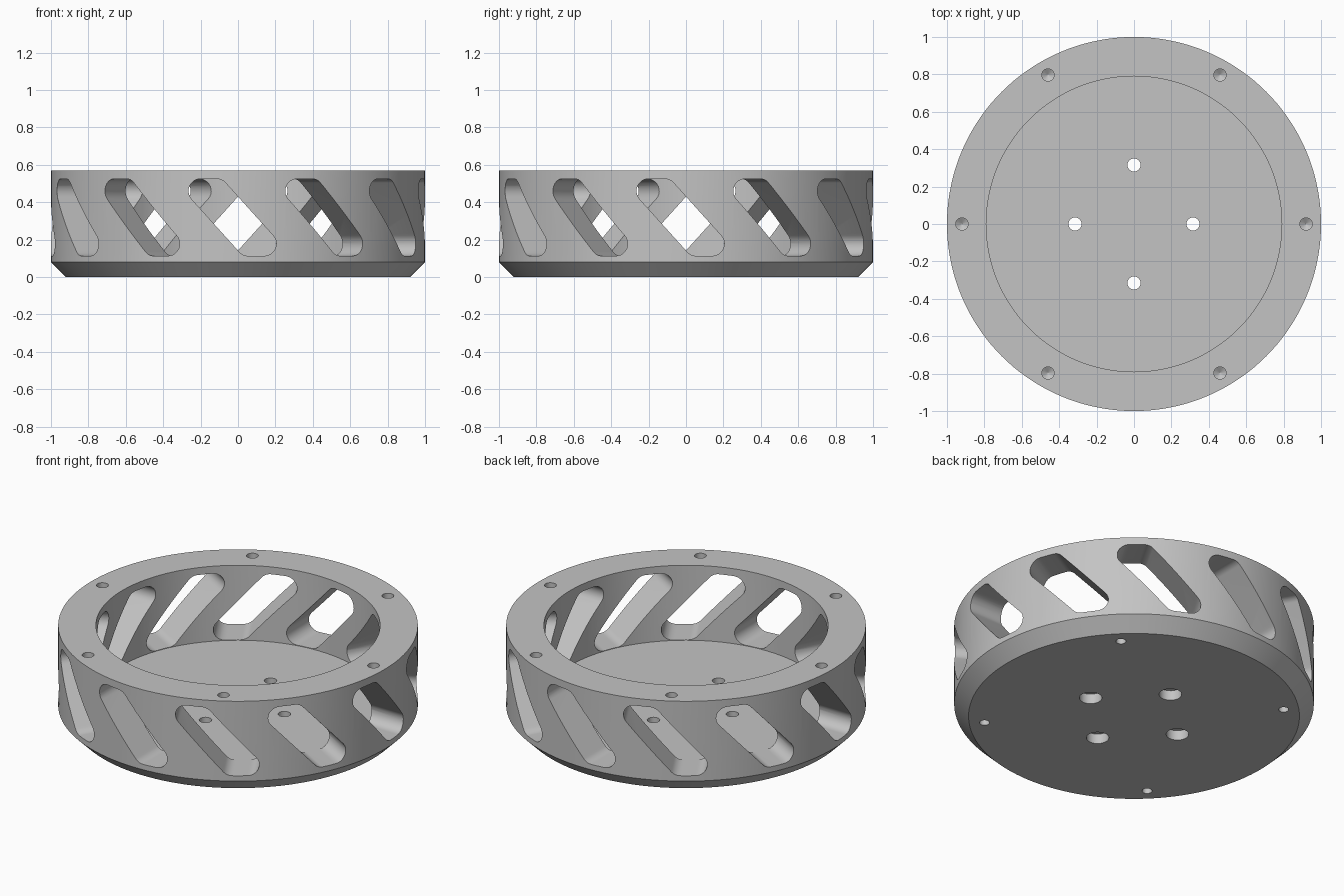
import bpy
import bmesh
from math import sin, cos, pi, radians, tan
from mathutils import Matrix, Vector

cube = bpy.data.objects.get("Cube")
if cube:
    bpy.data.objects.remove(cube, do_unlink=True)

grey = bpy.data.materials.new("plain grey")
grey.use_nodes = True
colour = (0.55, 0.55, 0.55, 1)
grey.diffuse_color = colour
grey.node_tree.nodes["Principled BSDF"].inputs["Base Color"].default_value = colour


def bridge(bm, loops):
    """Skin a stack of matching loops into a closed solid."""
    n = len(loops[0])
    rings = [[bm.verts.new(p) for p in loop] for loop in loops]
    for a, b in zip(rings, rings[1:]):
        for i in range(n):
            j = (i + 1) % n
            bm.faces.new((a[i], a[j], b[j], b[i]))
    bm.faces.new(rings[0][::-1])
    bm.faces.new(rings[-1])


def lathe(bm, profile, steps, x=0, y=0):
    """Turn a (radius, height) profile about a vertical axis."""
    bridge(bm, [[(x + r * cos(2 * pi * i / steps), y + r * sin(2 * pi * i / steps), z)
                 for i in range(steps)] for r, z in profile])


def make_object(name, bm):
    bmesh.ops.recalc_face_normals(bm, faces=bm.faces)
    mesh = bpy.data.meshes.new(name)
    bm.to_mesh(mesh)
    bm.free()
    mesh.materials.append(grey)
    obj = bpy.data.objects.new(name, mesh)
    bpy.context.collection.objects.link(obj)
    return obj


def rounded(corners, radius, steps=10):
    """Fillet the corners of a convex counter-clockwise outline."""
    points = []
    for i, p in enumerate(corners):
        d_in = (p - corners[i - 1]).normalized()
        d_out = (corners[(i + 1) % len(corners)] - p).normalized()
        turn = d_in.angle(d_out)
        start = p - d_in * radius * tan(turn / 2)
        normal = Vector((-d_in.y, d_in.x))
        for k in range(steps + 1):
            a = turn * k / steps
            points.append(start + radius * (d_in * sin(a) + normal * (1 - cos(a))))
    return points


HEIGHT, FLOOR, INNER = 0.57, 0.11, 0.79

# Shallow cup with a chamfered foot
bm = bmesh.new()
lathe(bm, [(0.92, 0), (1, 0.08), (1, HEIGHT), (INNER, HEIGHT), (INNER, FLOOR)], 144)
housing = make_object("slotted_ring_housing", bm)

# Twelve leaning slots through the wall
low, high, lean, half = 0.113, 0.525, 0.186, 0.13
middle = -0.03
outline = rounded([Vector((middle + lean - half, low)), Vector((middle + lean + half, low)),
                   Vector((middle - lean + half, high)), Vector((middle - lean - half, high))], 0.065)
bm = bmesh.new()
for k in range(12):
    turn = Matrix.Rotation(radians(30 * k), 3, "Z")
    bridge(bm, [[turn @ Vector((p.x, y, p.y)) for p in outline] for y in (-1.1, -0.7)])
slots = make_object("slot_cutter", bm)

# Blind screw holes in the rim and foot, counterbored holes through the floor
bm = bmesh.new()
for k in range(6):
    a = radians(60 * k)
    lathe(bm, [(0.033, HEIGHT + 0.05), (0.033, HEIGHT - 0.08), (0.002, HEIGHT - 0.1)],
          24, 0.92 * cos(a), 0.92 * sin(a))
for k in range(4):
    a = radians(90 * k)
    lathe(bm, [(0.063, -0.05), (0.063, 0.06), (0.035, 0.06), (0.035, FLOOR + 0.05)],
          32, 0.315 * cos(a), 0.315 * sin(a))
    a += radians(45)
    lathe(bm, [(0.028, -0.05), (0.028, 0.06), (0.002, 0.075)],
          24, 0.835 * cos(a), 0.835 * sin(a))
holes = make_object("hole_cutter", bm)

# Cut everything out, then smooth the curved walls
bpy.context.view_layer.objects.active = housing
for cutter in (slots, holes):
    cutter.hide_render = True
    cut = housing.modifiers.new(cutter.name, "BOOLEAN")
    cut.operation = "DIFFERENCE"
    cut.solver = "EXACT"
    cut.object = cutter
    bpy.ops.object.modifier_apply(modifier=cut.name)
    bpy.data.objects.remove(cutter, do_unlink=True)

bpy.ops.object.select_all(action="DESELECT")
housing.select_set(True)
bpy.ops.object.shade_smooth_by_angle(angle=radians(25))
